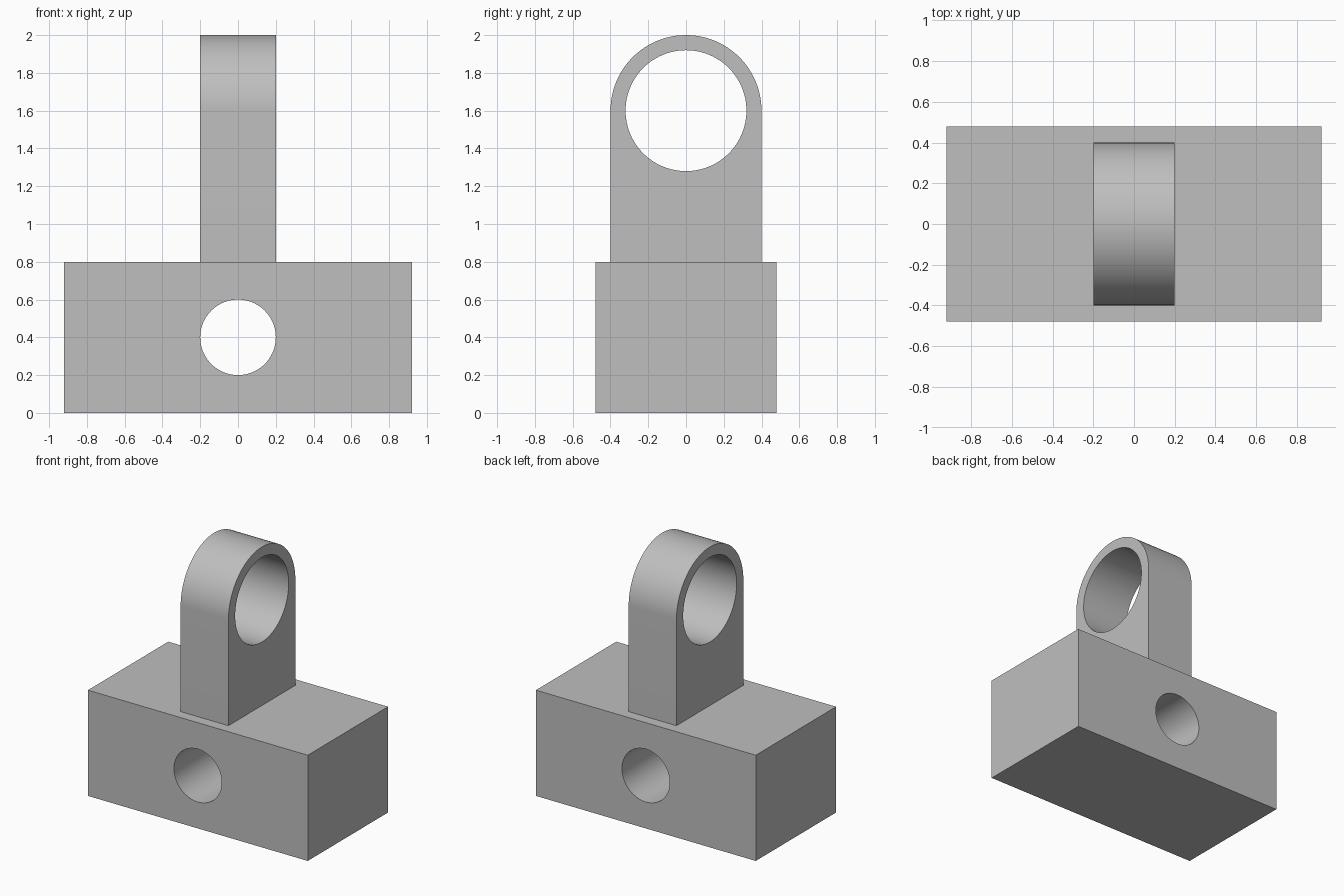
import bpy
import bmesh
from math import cos, sin, pi
from mathutils import Vector

cube = bpy.data.objects.get("Cube")
if cube:
    bpy.data.objects.remove(cube, do_unlink=True)

X, Y, Z = Vector((1, 0, 0)), Vector((0, 1, 0)), Vector((0, 0, 1))

grey = bpy.data.materials.new("plain grey")
grey.use_nodes = True
colour = (0.52, 0.52, 0.52, 1)
grey.diffuse_color = colour
grey.node_tree.nodes["Principled BSDF"].inputs["Base Color"].default_value = colour


def arc(height, radius, sweep, steps):
    """Points of an arc about (0, height), starting on the +u side."""
    return [(radius * cos(sweep * i / steps), height + radius * sin(sweep * i / steps))
            for i in range(steps + 1)]


def bored_plate(name, outline, hole, across, along, half_depth):
    """Extrude an outline with a round hole; 'across' is the profile's flat axis."""
    bm = bmesh.new()
    edges = []
    for loop in (outline, hole):
        verts = [bm.verts.new(across * u + Z * v - along * half_depth) for u, v in loop]
        edges += [bm.edges.new((a, b)) for a, b in zip(verts, verts[1:] + verts[:1])]
    bmesh.ops.triangle_fill(bm, edges=edges, use_beauty=True)
    result = bmesh.ops.extrude_face_region(bm, geom=bm.faces[:], use_keep_orig=True)
    moved = [g for g in result["geom"] if isinstance(g, bmesh.types.BMVert)]
    bmesh.ops.translate(bm, verts=moved, vec=along * half_depth * 2)
    bmesh.ops.recalc_face_normals(bm, faces=bm.faces[:])
    mesh = bpy.data.meshes.new(name)
    bm.to_mesh(mesh)
    bm.free()
    mesh.materials.append(grey)
    obj = bpy.data.objects.new(name, mesh)
    bpy.context.collection.objects.link(obj)
    bpy.ops.object.select_all(action='DESELECT')
    obj.select_set(True)
    bpy.context.view_layer.objects.active = obj
    bpy.ops.object.shade_smooth_by_angle(angle=pi / 6)
    return obj


# Rectangular base with a cross hole from front to back
base_outline = [(-0.92, 0), (0.92, 0), (0.92, 0.8), (-0.92, 0.8)]
bored_plate("base_block", base_outline, arc(0.4, 0.2, 2 * pi, 72)[:-1], X, Y, 0.48)

# Upright lug with a rounded top and a large bore from side to side
lug_outline = [(-0.4, 0.8), (0.4, 0.8)] + arc(1.6, 0.4, pi, 48)
bored_plate("upright_lug", lug_outline, arc(1.6, 0.32, 2 * pi, 96)[:-1], Y, X, 0.2)
